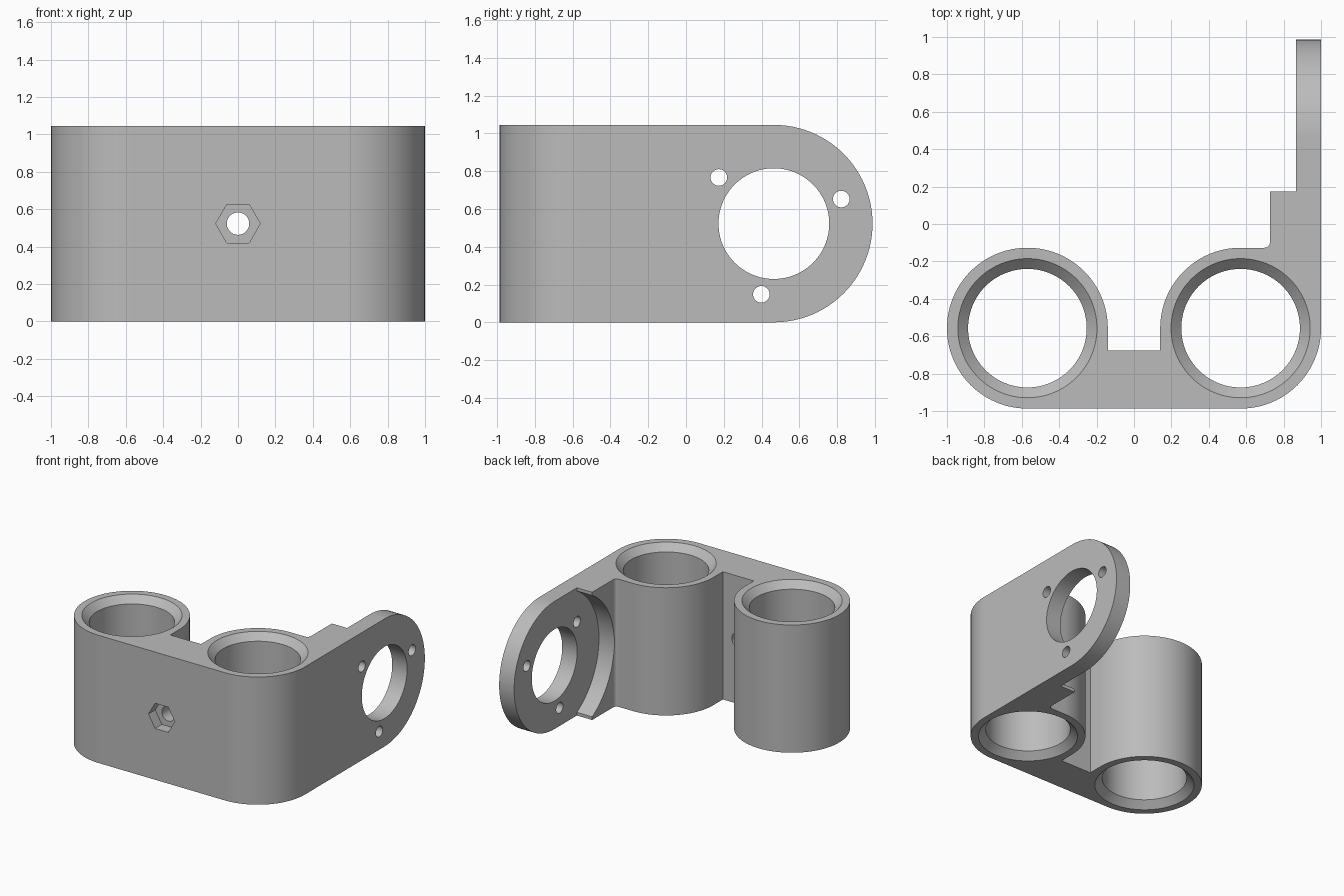
import bpy, bmesh, math
from math import pi, cos, sin
from mathutils import Matrix, Vector

if "Cube" in bpy.data.objects:
    bpy.data.objects.remove(bpy.data.objects["Cube"], do_unlink=True)

H = 1.045          # overall height
MID = H / 2
BX, BY, BR = 0.57, -0.557, 0.43   # tube centres and outer radius
PY = 0.465         # centre of the round flange end
AXES = {
    "X": Matrix(((0, 0, 1), (1, 0, 0), (0, 1, 0))),   # profile in y, z
    "Y": Matrix(((1, 0, 0), (0, 0, 1), (0, 1, 0))),   # profile in x, z
    "Z": Matrix.Identity(3),                          # profile in x, y
}


def arc(cx, cy, r, a0, a1, n=48):
    """Points on an arc, angles in degrees."""
    steps = [math.radians(a0 + (a1 - a0) * i / n) for i in range(n + 1)]
    return [(cx + r * cos(a), cy + r * sin(a)) for a in steps]


def circle(cx, cy, r, n=96):
    return arc(cx, cy, r, 0, 360, n)[:-1]


def loft(name, rings, axis):
    """Solid through a list of (profile, position along axis)."""
    bm = bmesh.new()
    loops = [[bm.verts.new(AXES[axis] @ Vector((u, v, d))) for u, v in pts]
             for pts, d in rings]
    bm.faces.new(loops[0])
    bm.faces.new(loops[-1])
    for a, b in zip(loops, loops[1:]):
        for i in range(len(a)):
            j = (i + 1) % len(a)
            bm.faces.new((a[i], a[j], b[j], b[i]))
    bmesh.ops.recalc_face_normals(bm, faces=bm.faces)
    mesh = bpy.data.meshes.new(name)
    bm.to_mesh(mesh)
    bm.free()
    ob = bpy.data.objects.new(name, mesh)
    bpy.context.collection.objects.link(ob)
    return ob


def prism(name, pts, d0, d1, axis):
    return loft(name, [(pts, d0), (pts, d1)], axis)


def boolean(target, cutter, operation="DIFFERENCE"):
    """Apply a boolean and remove the cutter."""
    cutter.hide_render = True
    mod = target.modifiers.new("cut", "BOOLEAN")
    mod.operation, mod.object, mod.solver = operation, cutter, "EXACT"
    bpy.context.view_layer.objects.active = target
    bpy.ops.object.modifier_apply(modifier=mod.name)
    bpy.data.objects.remove(cutter, do_unlink=True)


# Plan outline: two tubes, web between them, thick step and thin flange
outline = (
    arc(-BX, BY, BR, 0, 270, 72)
    + arc(BX, BY, BR, 270, 360, 24)
    + [(1, 0.987), (0.865, 0.987), (0.865, 0.175), (0.727, 0.175)]
    + arc(0.697, BY + BR + 0.03, 0.03, 0, -90, 8)
    + arc(BX, BY, BR, 90, 180, 24)
    + [(BX - BR, -0.677), (BR - BX, -0.677)]
)
bracket = prism("motor_bracket", outline, 0, H, "Z")

# Round the end of the flange
side = [(-1.2, -0.1), (PY, -0.1), (PY, 0)] + arc(PY, MID, MID, -90, 90)[1:] \
    + [(PY, H + 0.1), (-1.2, H + 0.1)]
boolean(bracket, prism("side_outline", side, -1.2, 1.2, "X"), "INTERSECT")

# Curved recess in the step around the flange
boolean(bracket, prism("step_recess", circle(PY, MID, 0.575, 128), 0.5, 0.865, "X"))

# Tube bores, chamfered at both ends
R_IN, R_RIM = 0.317, 0.372
CH = R_RIM - R_IN
for sx in (-1, 1):
    stations = [(R_RIM + 0.02, -0.02), (R_IN, CH),
                (R_IN, H - CH), (R_RIM + 0.02, H + 0.02)]
    boolean(bracket, loft("bore", [(circle(sx * BX, BY, r), z)
                                   for r, z in stations], "Z"))

# Flange opening with three screw holes
boolean(bracket, prism("opening", circle(PY, MID, 0.293), 0.8, 1.1, "X"))
for deg in (20, 140, 260):
    a = math.radians(deg)
    hole = circle(PY + 0.38 * cos(a), MID + 0.38 * sin(a), 0.044, 32)
    boolean(bracket, prism("screw_hole", hole, 0.8, 1.1, "X"))

# Clamp screw hole and hexagonal nut pocket in the web
boolean(bracket, prism("clamp_hole", circle(0, MID, 0.06, 40), -1.1, -0.6, "Y"))
boolean(bracket, prism("nut_pocket", circle(0, MID, 0.119, 6), -1.1, -0.9, "Y"))

# Material and shading
grey = bpy.data.materials.new("plain_grey")
grey.use_nodes = True
colour = (0.5, 0.5, 0.5, 1)
grey.diffuse_color = colour
grey.node_tree.nodes["Principled BSDF"].inputs["Base Color"].default_value = colour
bracket.data.materials.clear()
bracket.data.materials.append(grey)

bpy.ops.object.select_all(action="DESELECT")
bracket.select_set(True)
bpy.context.view_layer.objects.active = bracket
bpy.ops.object.shade_smooth_by_angle(angle=math.radians(30))
weighted = bracket.modifiers.new("even_shading", "WEIGHTED_NORMAL")
weighted.keep_sharp = True
